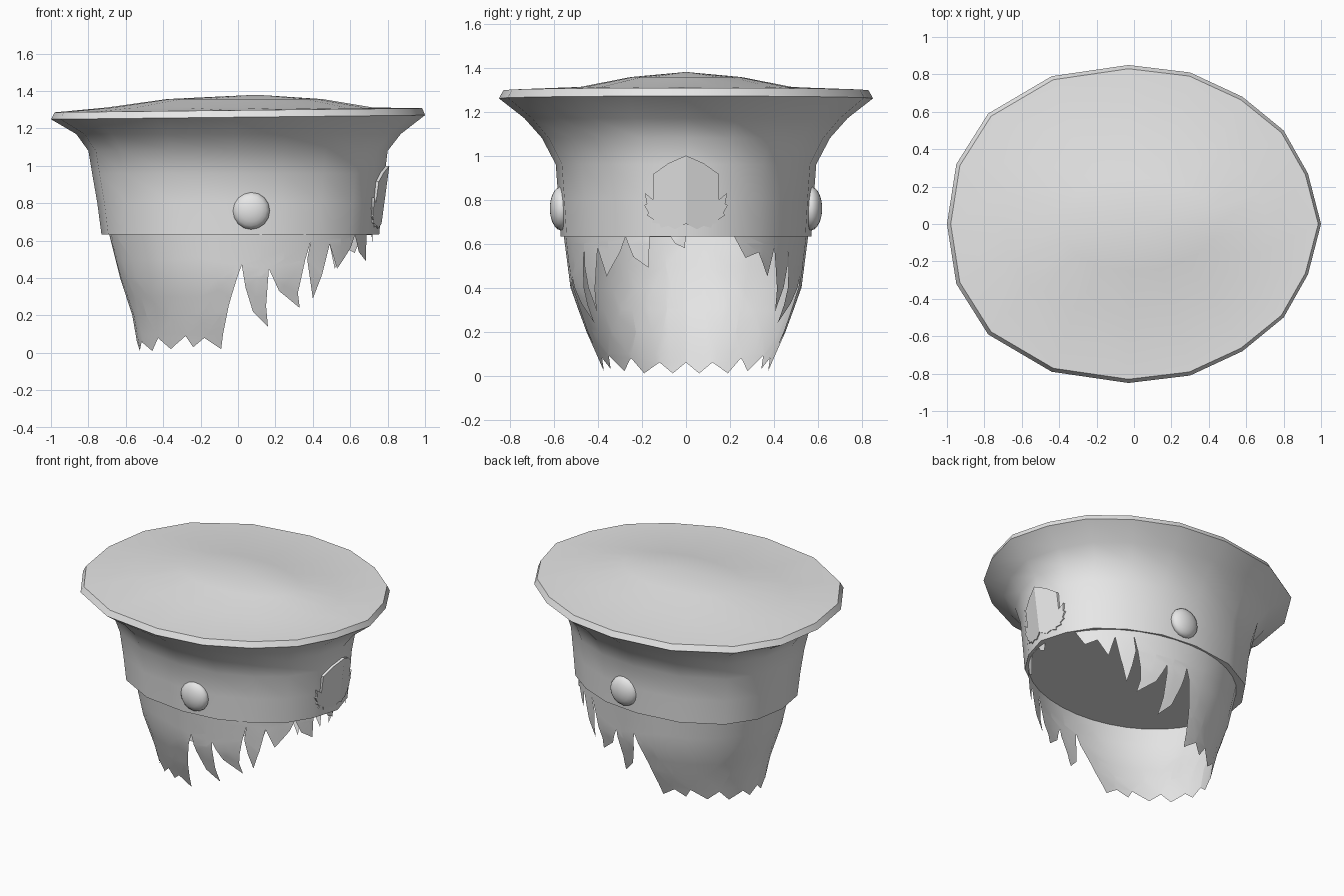
import bpy, bmesh, math
from mathutils import Vector

if "Cube" in bpy.data.objects:
    bpy.data.objects.remove(bpy.data.objects["Cube"])

grey = bpy.data.materials.new("plain_grey")
grey.diffuse_color = (0.8, 0.8, 0.8, 1)
grey.use_nodes = True
grey.node_tree.nodes["Principled BSDF"].inputs["Base Color"].default_value = grey.diffuse_color


def finish(bm, name, angle=50, recalc=True):
    if recalc:
        bmesh.ops.recalc_face_normals(bm, faces=bm.faces)
    me = bpy.data.meshes.new(name)
    bm.to_mesh(me)
    bm.free()
    me.materials.append(grey)
    ob = bpy.data.objects.new(name, me)
    bpy.context.collection.objects.link(ob)
    bpy.ops.object.select_all(action='DESELECT')
    ob.select_set(True)
    bpy.context.view_layer.objects.active = ob
    bpy.ops.object.shade_smooth_by_angle(angle=math.radians(angle))
    return ob


def lerp(table, z):
    """Interpolate a value from (z, value) pairs in rising z."""
    if z <= table[0][0]:
        return table[0][1]
    for (z0, v0), (z1, v1) in zip(table, table[1:]):
        if z <= z1:
            return v0 + (v1 - v0) * (z - z0) / (z1 - z0)
    return table[-1][1]


# Cap: 18-sided plan lofted through rings of (z, back x, front x, half width)
half = [(-1, 0), (-.95, .32), (-.78, .59), (-.44, .79), (-.03, .85),
        (.30, .81), (.58, .68), (.80, .50), (.93, .27), (1, 0)]
plan = half + [(x, -y) for x, y in half[-2:0:-1]]
rings = [(.632, .73, .755, .57), (.80, .752, .77, .58), (.96, .78, .785, .592),
         (1.08, .80, .80, .655), (1.17, .865, .87, .735), (1.26, 1, 1, .85),
         (1.297, .98, .985, .83), (1.312, .70, .72, .48), (1.357, .38, .45, .25)]
bm = bmesh.new()
loops = []
for z, back, front, width in rings:
    tilt = .011 if 1.2 < z < 1.3 else 0
    loops.append([bm.verts.new((x * (back if x < 0 else front), y / .85 * width, z + tilt * x))
                  for x, y in plan])
n = len(plan)
for a, b in zip(loops, loops[1:]):
    for i in range(n):
        bm.faces.new((a[i], a[(i + 1) % n], b[(i + 1) % n], b[i]))
peak = bm.verts.new((.1, 0, 1.38))
for i in range(n):
    bm.faces.new((loops[-1][i], loops[-1][(i + 1) % n], peak))
bm.faces.new(loops[0][::-1])
finish(bm, "cap")

# Hair: jagged outline unrolled as (angle, height), cut by a grid, then wrapped
back_r = [(0, .53), (.2, .565), (.4, .63), (.64, .69)]
side_r = [(0, .37), (.2, .455), (.4, .525), (.64, .556)]
front_r = .72


def wrap(t, z):
    c = math.cos(t)
    return Vector((c * (front_r if c > 0 else lerp(back_r, z)), math.sin(t) * lerp(side_r, z), z))


def by_x(x, z):
    r = front_r if x > 0 else lerp(back_r, z)
    return math.acos(max(-1, min(1, x / r))), z


def by_y(y, z, back=False):
    t = math.asin(max(-1, min(1, y / lerp(side_r, z))))
    return (math.pi - t if back else t), z


TOP = .636
back_edge = [(0, .06), (.06, .01), (.12, .06), (.19, .01), (.25, .08), (.28, .02)]
side_edge = [(-.28, .09), (-.24, .03), (-.18, .08), (-.09, .02), (-.08, .10), (-.05, .25),
             (.02, .47), (.04, .35), (.08, .22), (.16, .14), (.15, .25), (.165, .45),
             (.22, .33), (.33, .24), (.32, .32), (.36, .50), (.39, .60),
             (.37, .50), (.40, .29), (.45, .42), (.49, .58)]
bangs = {1: [(.37, .45), (.33, .56), (.27, .535), (.22, .63)],
         -1: [(.36, .45), (.30, .56), (.275, .63), (.24, .54), (.17, .49), (.165, .63),
              (.07, .63), (.05, .60), (.005, .58), (.002, .63)]}
for side, name in ((1, "hair_left"), (-1, "hair_right")):
    edge = [by_y(y, z, True) for y, z in back_edge]
    edge += [by_x(x, z) for x, z in side_edge]
    edge += [by_y(y, z) for y, z in bangs[side]]
    edge += [(edge[-1][0], TOP + .005), (math.pi, TOP + .005)]
    bm = bmesh.new()
    bm.faces.new([bm.verts.new((t, z, 0)) for t, z in edge])
    bmesh.ops.triangulate(bm, faces=bm.faces)
    cuts = [((math.pi * i / 18, 0, 0), (1, 0, 0)) for i in range(1, 18)]
    cuts += [((0, .1 * i, 0), (0, 1, 0)) for i in range(1, 7)]
    for co, no in cuts:
        bmesh.ops.bisect_plane(bm, geom=bm.verts[:] + bm.edges[:] + bm.faces[:],
                               plane_co=co, plane_no=no)
    for v in bm.verts:
        p = wrap(v.co.x, v.co.y)
        v.co = (p.x, p.y * side, p.z)
    bm.normal_update()
    for f in bm.faces:
        c = f.calc_center_median()
        if f.normal.dot(Vector((c.x, c.y, 0))) < 0:
            f.normal_flip()
    finish(bm, name, 60, recalc=False)

# Badge: shield with leafy lower corners, bent around the front of the cap
badge = [(0, 1.0), (.08, .965), (.15, .915), (.15, .80), (.187, .83), (.178, .78), (.19, .775),
         (.17, .74), (.178, .73), (.15, .71), (.155, .695), (.12, .69), (.115, .672),
         (.08, .68), (.05, .665), (0, .69)]
bm = bmesh.new()
for side in (1, -1):
    bm.faces.new([bm.verts.new((.762 + .135 * (z - .65) - .3 * y, side * y, z))
                  for y, z in badge][::side])
bmesh.ops.remove_doubles(bm, verts=bm.verts, dist=.0005)
bmesh.ops.triangulate(bm, faces=bm.faces)
ext = bmesh.ops.extrude_face_region(bm, geom=bm.faces[:])
for g in ext["geom"]:
    if isinstance(g, bmesh.types.BMVert):
        g.co.x -= .02
finish(bm, "badge", 30)

# Side buttons: flattened domes
for side, name in ((1, "button_left"), (-1, "button_right")):
    bm = bmesh.new()
    bmesh.ops.create_uvsphere(bm, u_segments=16, v_segments=10, radius=1)
    for v in bm.verts:
        x, y, z = v.co
        v.co = (.07 + .1 * x, side * .567 + .052 * z, .76 + .1 * y)
    finish(bm, name, 60)
